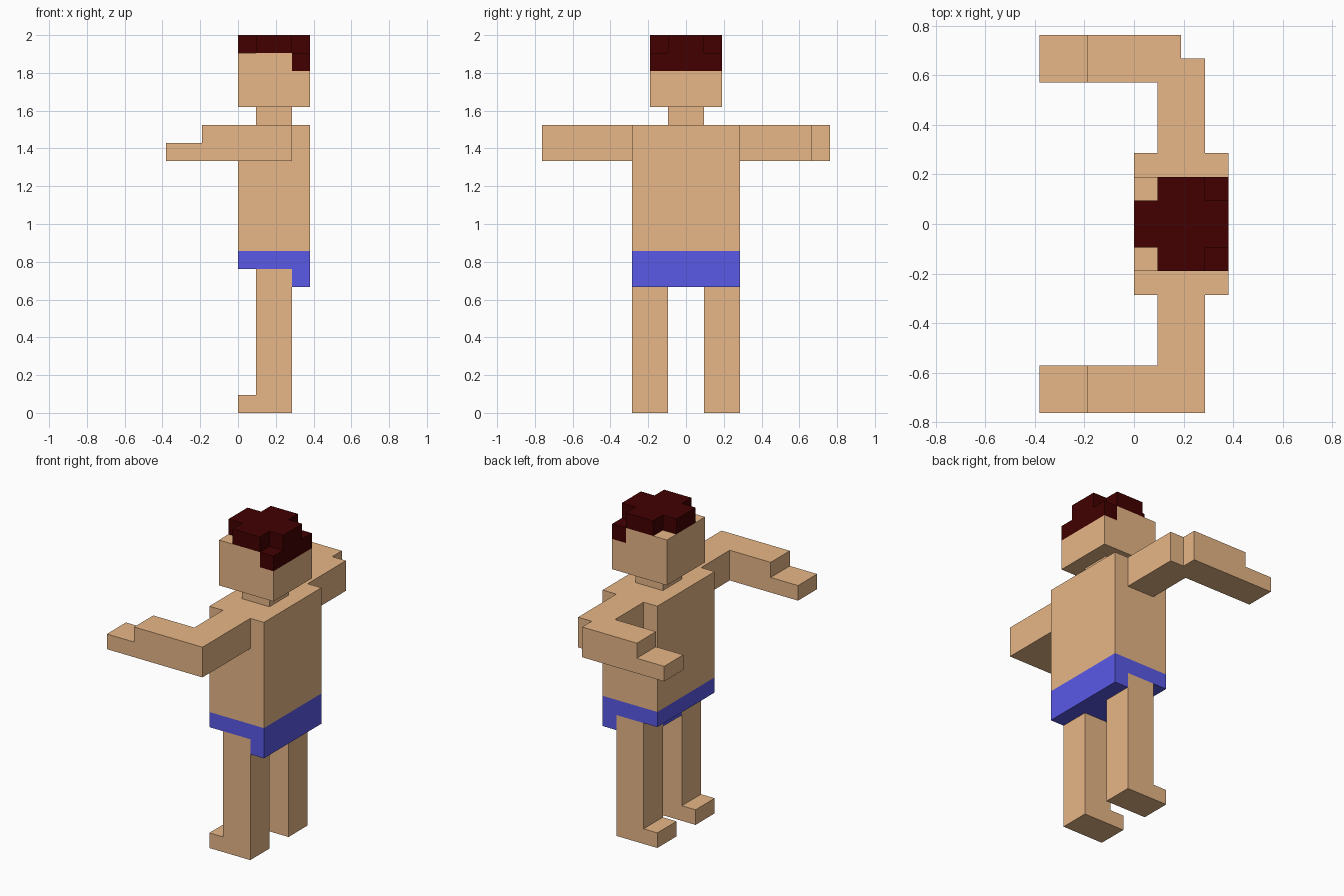
import bpy, bmesh, math
from mathutils import Vector

if "Cube" in bpy.data.objects:
    bpy.data.objects.remove(bpy.data.objects["Cube"])

U = 2 / 21  # size of one block; the figure is 21 blocks tall


def material(name, colour):
    m = bpy.data.materials.new(name)
    m.diffuse_color = (*colour, 1)
    m.use_nodes = True
    m.node_tree.nodes["Principled BSDF"].inputs["Base Color"].default_value = m.diffuse_color
    return m


SKIN = material("tan skin", (0.82, 0.485, 0.25))
BLUE = material("blue cloth", (0.1, 0.1, 0.8))
HAIR = material("dark red hair", (0.054, 0.0, 0.0))

# Every part is a union of block-aligned boxes: (x0, x1, y0, y1, z0, z1)
parts = {
    # torso, neck and head
    "torso": (SKIN, [(0, 4, -3, 3, 9, 16)]),
    "neck": (SKIN, [(1, 3, -1, 1, 16, 17)]),
    "head": (SKIN, [(0, 4, -2, 2, 17, 19), (0, 3, -2, 2, 19, 20)]),
    # hair: crown shaped like a rounded cap, plus the row down the back
    "hair": (HAIR, [(0, 4, -1, 1, 20, 21), (1, 3, -2, 2, 20, 21),
                    (3, 4, -2, 2, 19, 20)]),
    # shorts: waistband, seat and the piece between the legs
    "shorts": (BLUE, [(0, 4, -3, 3, 8, 9), (3, 4, -3, 3, 7, 8),
                      (1, 3, -1, 1, 7, 8)]),
    # arms reach sideways, then forward, ending in thinner hands
    "right_arm": (SKIN, [(1, 3, -8, -3, 14, 16), (-2, 1, -8, -6, 14, 16),
                         (-4, -2, -8, -6, 14, 15)]),
    "left_arm": (SKIN, [(1, 3, 3, 7, 14, 16), (-2, 2, 6, 8, 14, 16),
                        (-4, -2, 6, 8, 14, 15)]),
}
# legs with feet, one per side
for side, y in (("right", -3), ("left", 1)):
    parts[side + "_leg"] = (SKIN, [(1, 3, y, y + 2, 0, 8), (0, 1, y, y + 2, 0, 1)])


def cells(boxes):
    return {(x, y, z) for x0, x1, y0, y1, z0, z1 in boxes
            for x in range(x0, x1) for y in range(y0, y1) for z in range(z0, z1)}


solid = set().union(*(cells(boxes) for _, boxes in parts.values()))


def build(name, mat, boxes):
    """Skin the outside of a part, leaving out faces hidden against its neighbours."""
    bm = bmesh.new()
    for c in cells(boxes):
        for axis in range(3):
            for sign in (-1, 1):
                n = [0, 0, 0]
                n[axis] = sign
                if tuple(a + b for a, b in zip(c, n)) in solid:
                    continue
                n = Vector(n)
                u = Vector((n.y, n.z, n.x))
                v = n.cross(u)
                mid = Vector(c) + Vector((0.5, 0.5, 0.5)) + n / 2
                corners = (-u - v, u - v, u + v, v - u)
                bm.faces.new([bm.verts.new((mid + k / 2) * U) for k in corners])
    bmesh.ops.remove_doubles(bm, verts=bm.verts, dist=U / 100)
    bmesh.ops.dissolve_limit(bm, angle_limit=math.radians(1),
                             verts=bm.verts, edges=bm.edges)
    mesh = bpy.data.meshes.new(name)
    bm.to_mesh(mesh)
    bm.free()
    mesh.materials.append(mat)
    bpy.context.collection.objects.link(bpy.data.objects.new(name, mesh))


for name, (mat, boxes) in parts.items():
    build(name, mat, boxes)
